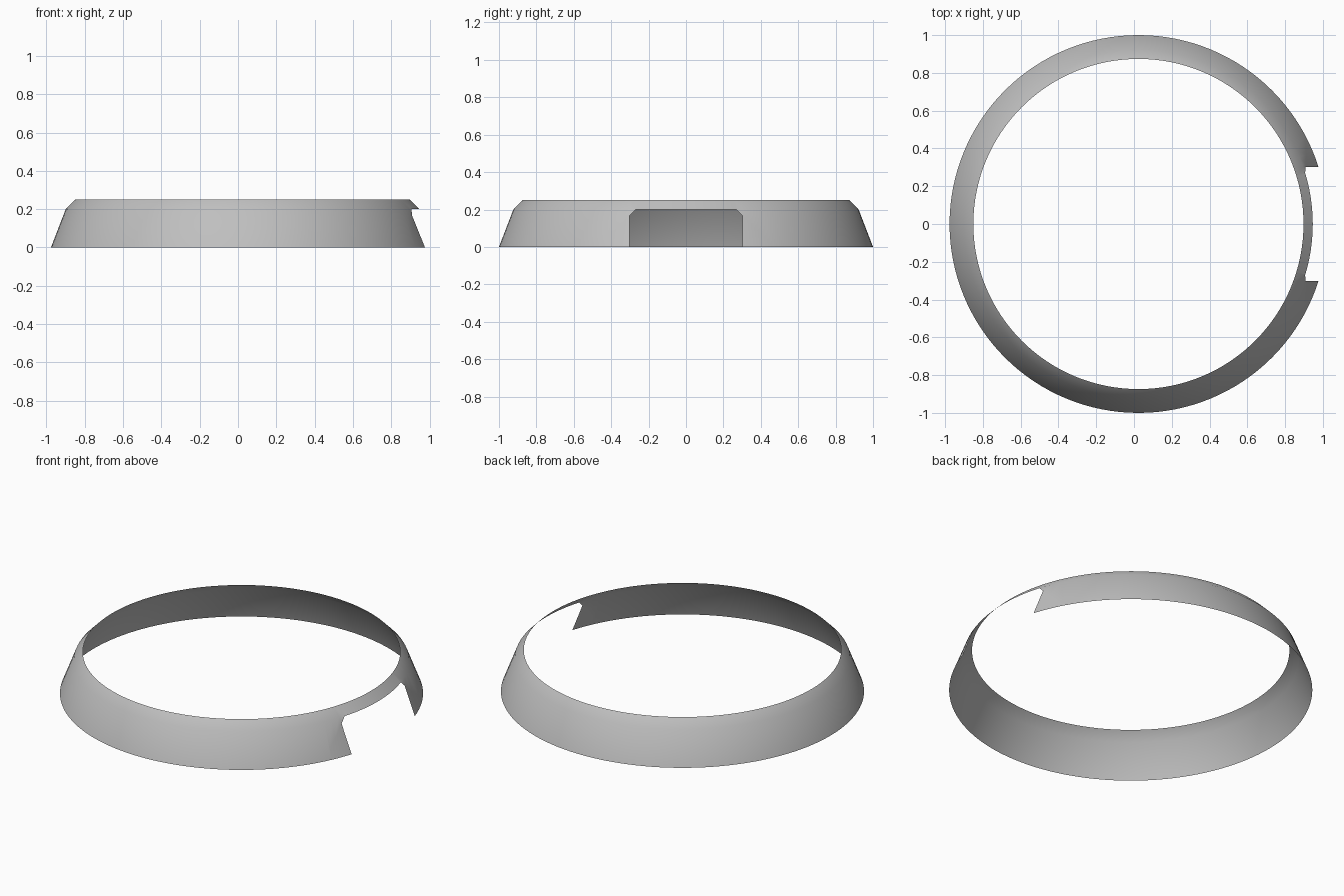
import bpy
import bmesh
from math import cos, sin, pi, sqrt

cube = bpy.data.objects.get("Cube")
if cube:
    bpy.data.objects.remove(cube, do_unlink=True)

SEGMENTS = 128
PROFILE = [(1.0, 0.0), (0.923, 0.2), (0.874, 0.25)]   # radius, height
NOTCH_HALF, NOTCH_TOP, CHAMFER = 0.303, 0.2, 0.033
CENTRE_X = (1 - sqrt(1 - NOTCH_HALF ** 2)) / 2       # the notch trims the +x side

# Grey material
grey = bpy.data.materials.new("grey")
grey.use_nodes = True
colour = (0.52, 0.52, 0.52, 1)
grey.diffuse_color = colour
grey.node_tree.nodes["Principled BSDF"].inputs["Base Color"].default_value = colour

# Thin flared ring, revolved from its profile
bm = bmesh.new()
rings = [[bm.verts.new((r * cos(2 * pi * i / SEGMENTS), r * sin(2 * pi * i / SEGMENTS), z))
          for i in range(SEGMENTS)] for r, z in PROFILE]
for low, high in zip(rings, rings[1:]):
    for i in range(SEGMENTS):
        j = (i + 1) % SEGMENTS
        bm.faces.new((low[i], low[j], high[j], high[i]))


def slice_near_notch(point, normal):
    """Cut the lower band around the notch along a plane."""
    faces = [f for f in bm.faces
             if f.calc_center_median().x > 0.8 and f.calc_center_median().z < NOTCH_TOP
             and abs(f.calc_center_median().y) < 0.4]
    geom = set(faces)
    for f in faces:
        geom.update(f.edges)
        geom.update(f.verts)
    bmesh.ops.bisect_plane(bm, geom=list(geom), dist=1e-5, plane_co=point, plane_no=normal)


# Rectangular notch with chamfered upper corners
for side in (-1, 1):
    slice_near_notch((0, side * NOTCH_HALF, 0), (0, side, 0))
    slice_near_notch((0, side * (NOTCH_HALF - CHAMFER), NOTCH_TOP), (0, side, 1))


def in_notch(face):
    c = face.calc_center_median()
    return (c.x > 0.5 and c.z < NOTCH_TOP and abs(c.y) < NOTCH_HALF
            and abs(c.y) + c.z < NOTCH_HALF - CHAMFER + NOTCH_TOP)


bmesh.ops.delete(bm, geom=[f for f in bm.faces if in_notch(f)], context='FACES')

bmesh.ops.translate(bm, verts=bm.verts[:], vec=(CENTRE_X, 0, 0))
for f in bm.faces:
    f.smooth = True

mesh = bpy.data.meshes.new("notched_ring")
bm.to_mesh(mesh)
bm.free()
mesh.materials.append(grey)
ring = bpy.data.objects.new("notched_ring", mesh)
bpy.context.collection.objects.link(ring)
